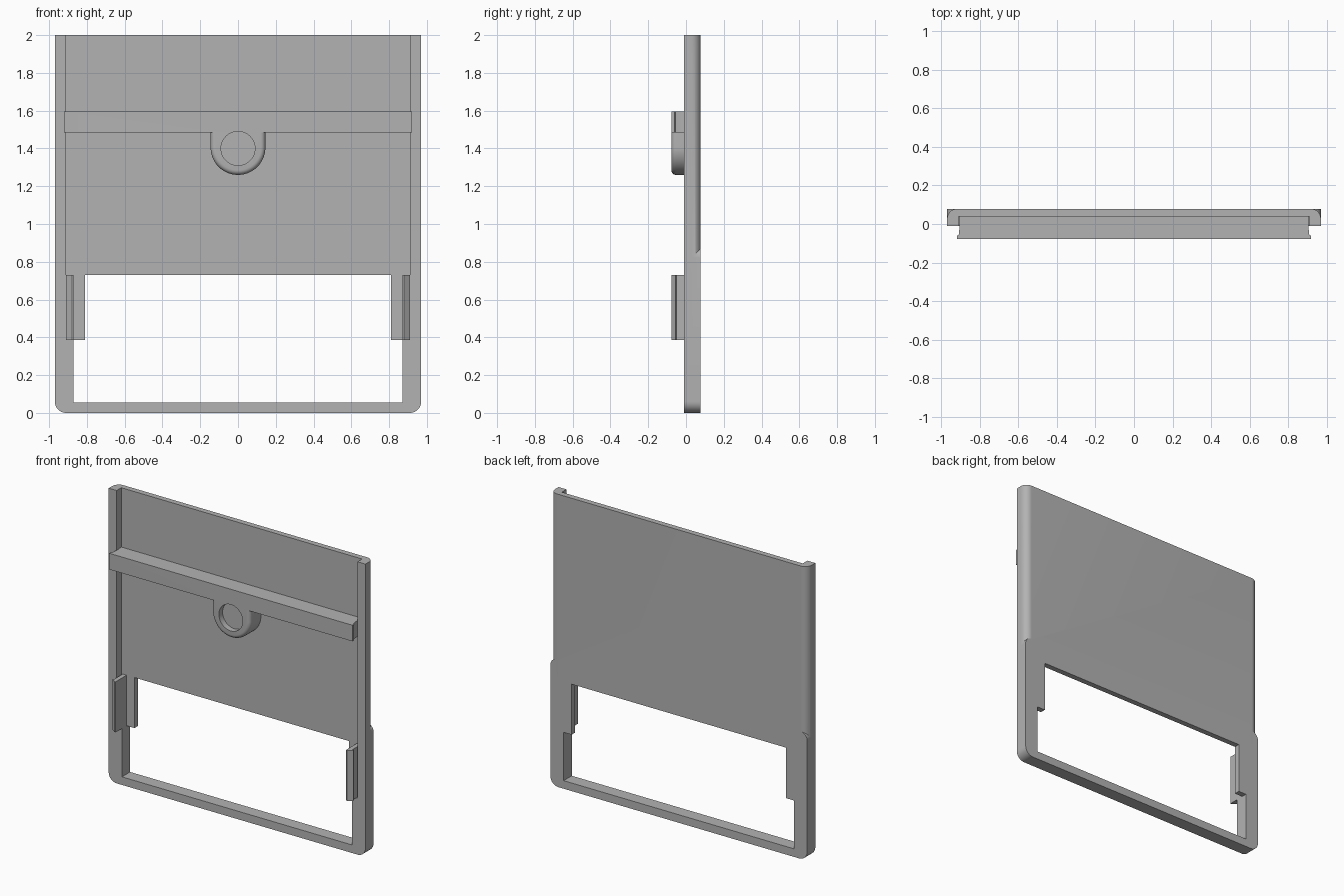
import bpy, bmesh, math
from mathutils import Vector

if "Cube" in bpy.data.objects:
    bpy.data.objects.remove(bpy.data.objects["Cube"])

grey = bpy.data.materials.new("plain grey")
grey.use_nodes = True
COLOUR = (0.45, 0.45, 0.45, 1)
grey.diffuse_color = COLOUR
grey.node_tree.nodes["Principled BSDF"].inputs["Base Color"].default_value = COLOUR

BACK, FRONT, INNER, TIP = 0.078, -0.01, 0.04, -0.078


def arc(cx, cy, r, start, end, steps=12):
    angles = [math.radians(start + (end - start) * i / steps) for i in range(steps + 1)]
    return [(cx + r * math.cos(a), cy + r * math.sin(a)) for a in angles]


def mirror(half):
    return half + [(-a, b) for a, b in reversed(half)]


def prism(name, points, axis, lo, hi, rim=0):
    """Extrude a profile: (x, y) points along z, or (x, z) points along y."""
    def place(p, d):
        return (p[0], p[1], d) if axis == "z" else (p[0], d, p[1])
    bm = bmesh.new()
    face = bm.faces.new([bm.verts.new(place(p, lo)) for p in points])
    moved = bmesh.ops.extrude_face_region(bm, geom=[face])["geom"]
    shift = Vector(place((0, 0), hi - lo))
    bmesh.ops.translate(bm, verts=[v for v in moved if isinstance(v, bmesh.types.BMVert)], vec=shift)
    if rim:
        top = max(p[1] for p in points) - 0.001
        edges = [e for e in bm.edges if all(abs(v.co.y - lo) < 1e-5 for v in e.verts)
                 and min(v.co.z for v in e.verts) < top]
        bmesh.ops.bevel(bm, geom=edges, offset=rim, segments=5, profile=0.5, affect="EDGES")
    bmesh.ops.recalc_face_normals(bm, faces=bm.faces)
    mesh = bpy.data.meshes.new(name)
    bm.to_mesh(mesh)
    bm.free()
    mesh.materials.append(grey)
    obj = bpy.data.objects.new(name, mesh)
    bpy.context.collection.objects.link(obj)
    return obj


def combine(target, other, operation="UNION"):
    mod = target.modifiers.new(operation.lower(), "BOOLEAN")
    mod.operation, mod.object, mod.solver = operation, other, "EXACT"
    bpy.context.view_layer.objects.active = target
    bpy.ops.object.modifier_apply(modifier=mod.name)
    bpy.data.objects.remove(other)


def smooth(obj):
    bpy.ops.object.select_all(action="DESELECT")
    obj.select_set(True)
    bpy.context.view_layer.objects.active = obj
    bpy.ops.object.shade_smooth_by_angle(angle=math.radians(30))


def rectangle(x1, z1, x2, z2):
    return [(x1, z1), (x2, z1), (x2, z2), (x1, z2)]


# Backing panel with side rails and rounded back corners
r = 0.05
half = [(0.91, INNER), (0.91, FRONT), (0.97, FRONT)] + arc(0.97 - r, BACK - r, r, 0, 90)
body = prism("panel_and_frame", mirror(half), "z", 0.73, 2)

# Square-edged lower frame with rounded outline
c = 0.06
half = arc(0.97 - c, c, c, -90, 0) + arc(0.97 - r, 0.87 - r, r, 0, 90)
half += [(0.91, 0.87), (0.91, 0.385), (0.87, 0.385), (0.87, 0.055)]
combine(body, prism("lower_frame", mirror(half), "y", FRONT, BACK))

# Tabs hanging from the panel
for s in (-1, 1):
    tab = prism("tab", rectangle(s * 0.81, 0.385, s * 0.92, 0.74), "y", INNER, BACK)
    combine(body, tab)
smooth(body)

# Clips in front of the tabs, with hooked outer lips
for side, s in (("right", -1), ("left", 1)):
    hook = [(0.87, INNER), (0.87, TIP), (0.88, TIP), (0.91, -0.055), (0.9, -0.05), (0.9, INNER)]
    prism(side + "_clip", [(s * x, y) for x, y in hook], "z", 0.385, 0.73)

# Crossbar with small end lips
half = [(0.92, TIP), (0.92, -0.062), (0.91, -0.055), (0.905, FRONT), (0.91, INNER)]
bar = prism("crossbar", mirror(half), "z", 1.485, 1.595)

# Round boss with a shallow recess
outline = [(-0.145, 1.49)] + arc(0, 1.405, 0.145, 180, 360, 40) + [(0.145, 1.49)]
combine(bar, prism("boss", outline, "y", TIP, INNER, rim=0.025))
combine(bar, prism("recess", arc(0, 1.4, 0.09, 0, 352.5, 47), "y", TIP - 0.05, TIP + 0.04), "DIFFERENCE")
bar.name = "crossbar_with_boss"
smooth(bar)
